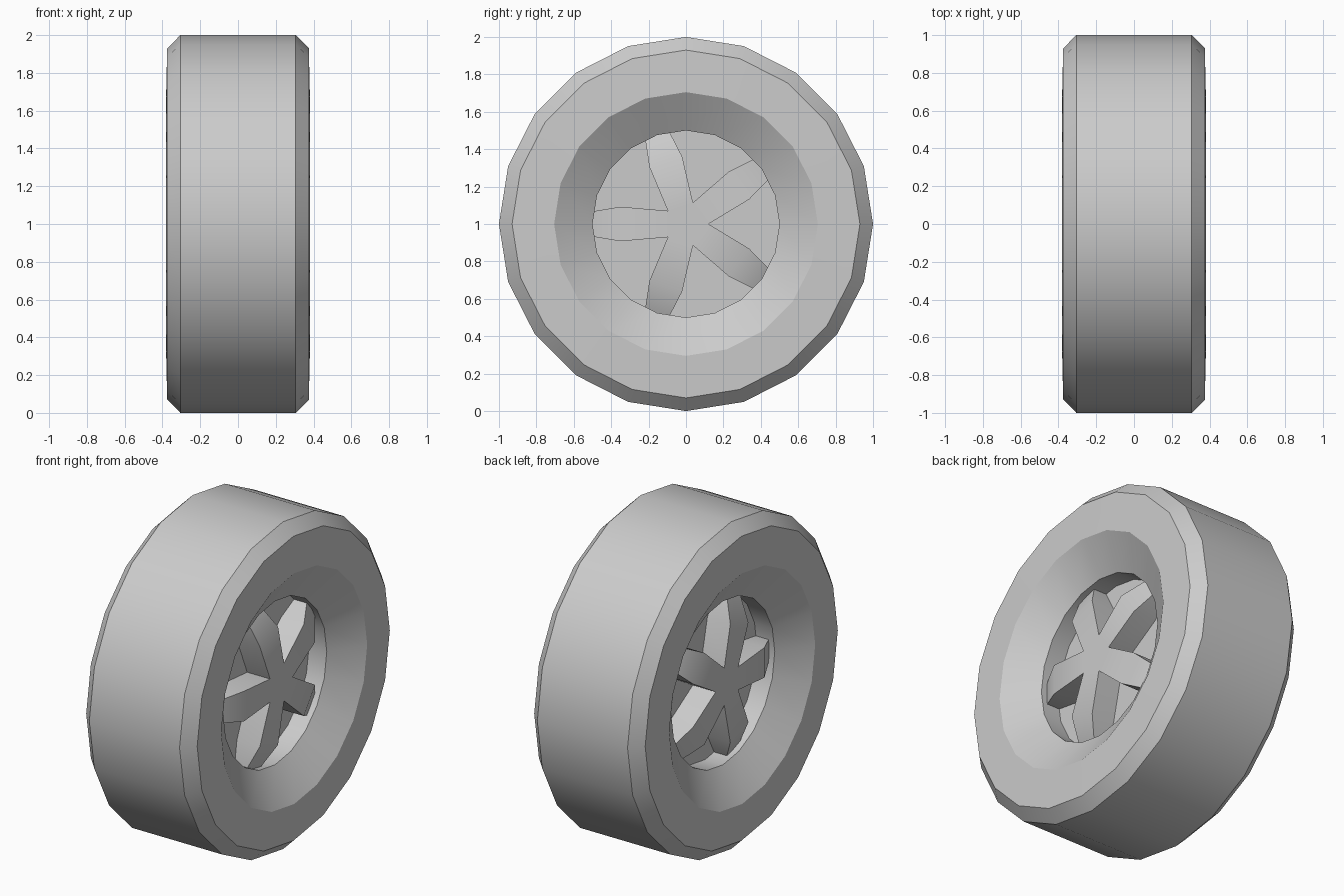
import bpy, bmesh
from math import cos, sin, radians, pi

if "Cube" in bpy.data.objects:
    bpy.data.objects.remove(bpy.data.objects["Cube"])

SIDES = 20


def finish(bm, name):
    bmesh.ops.recalc_face_normals(bm, faces=bm.faces)
    me = bpy.data.meshes.new(name)
    bm.to_mesh(me)
    bm.free()
    ob = bpy.data.objects.new(name, me)
    bpy.context.collection.objects.link(ob)
    bpy.ops.object.select_all(action='DESELECT')
    ob.select_set(True)
    bpy.context.view_layer.objects.active = ob
    bpy.ops.object.shade_smooth_by_angle(angle=radians(30))
    return ob


def point(x, r, a, off=0.0):
    """Point at axle position x, radius r, angle a, sideways offset off."""
    return (x, r * cos(a) - off * sin(a), 1 + r * sin(a) + off * cos(a))


def lathe(name, profile, closed=False, capped=False):
    """Turn an (x, radius) profile around the axle."""
    bm = bmesh.new()
    rings = [[bm.verts.new(point(x, r, 2 * pi * i / SIDES)) for i in range(SIDES)]
             for x, r in profile]
    pairs = list(zip(rings, rings[1:]))
    if closed:
        pairs.append((rings[-1], rings[0]))
    for a, b in pairs:
        for i in range(SIDES):
            j = (i + 1) % SIDES
            bm.faces.new((a[i], a[j], b[j], b[i]))
    if capped:
        bm.faces.new(rings[0])
        bm.faces.new(rings[-1])
    return finish(bm, name)


# Tyre with bevelled shoulders and the sloping rim lip on both sides
half = [(0.305, 1.0), (0.375, 0.93), (0.38, 0.705), (0.25, 0.5)]
lathe("tyre_and_rim", [(-x, r) for x, r in reversed(half)] + half, closed=True)

# Solid plate closing the middle of the wheel
DISC = 0.13
lathe("centre_plate", [(-DISC, 0.503), (DISC, 0.503)], capped=True)


# Five-spoke star, with tips bending inward, on each side
def spokes(name, side):
    hub_x, tip_x = 0.285, 0.21
    bm = bmesh.new()
    notch = [bm.verts.new(point(hub_x, 0.12, radians(72 * k))) for k in range(5)]
    faces = [bm.faces.new(notch)]
    for k in range(5):
        a = radians(36 + 72 * k)
        b0, b1 = (bm.verts.new(point(hub_x, 0.35, a, o)) for o in (-0.092, 0.092))
        t0, t1 = (bm.verts.new(point(tip_x, 0.502, a, o)) for o in (-0.067, 0.067))
        faces.append(bm.faces.new((notch[k], b0, b1, notch[(k + 1) % 5])))
        faces.append(bm.faces.new((b0, t0, t1, b1)))
    # Side walls down to the plate
    ext = bmesh.ops.extrude_face_region(bm, geom=faces, use_keep_orig=True)
    for v in ext["geom"]:
        if isinstance(v, bmesh.types.BMVert):
            v.co.x = DISC - 0.01
    for v in bm.verts:
        v.co.x *= side
    return finish(bm, name)


spokes("spokes_right", 1)
spokes("spokes_left", -1)
